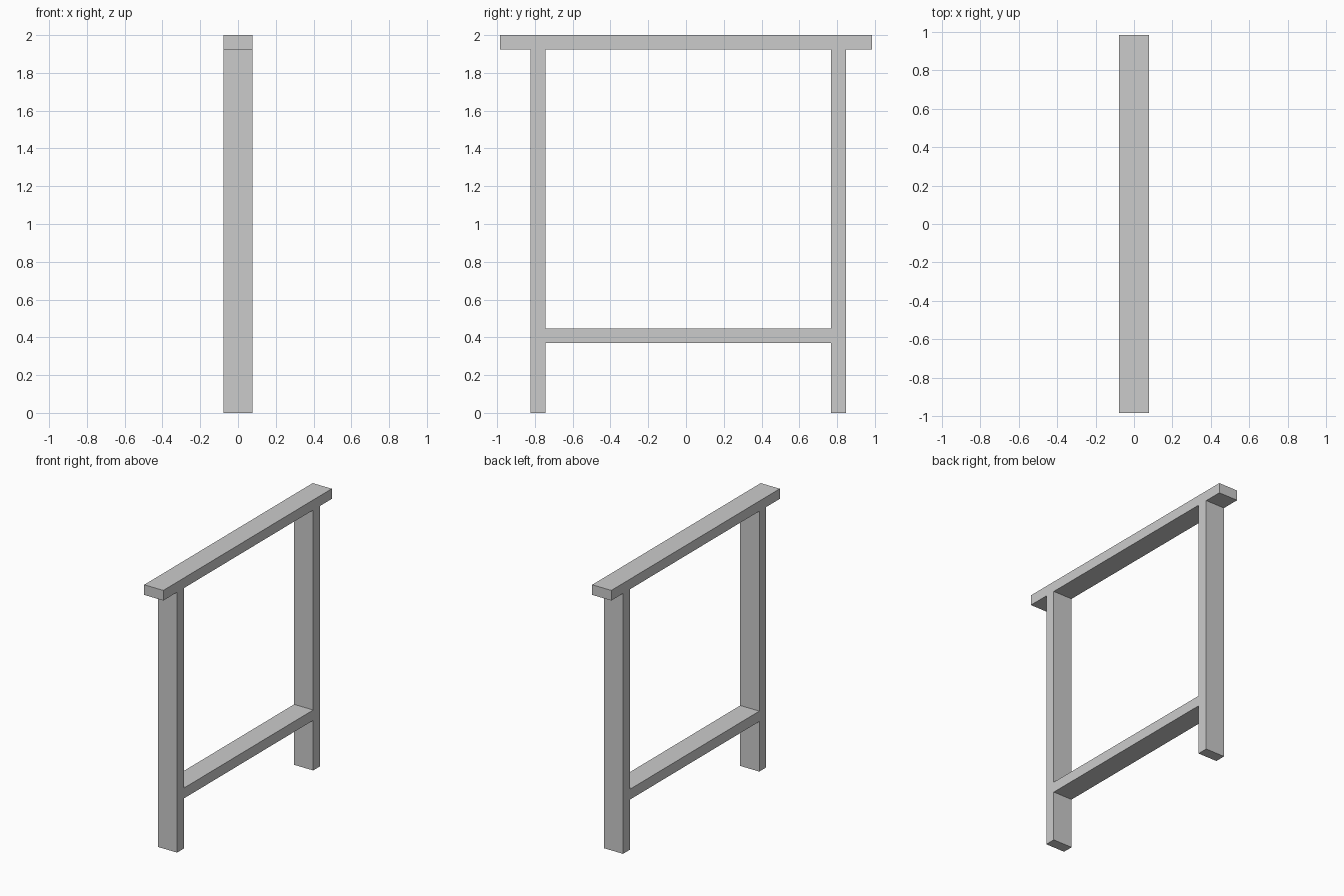
import bpy, bmesh

if "Cube" in bpy.data.objects:
    bpy.data.objects.remove(bpy.data.objects["Cube"])

HALF_DEPTH = 0.078

# Members of the welded frame as (y0, y1, z0, z1)
top_rail = (-0.984, 0.984, 1.925, 2.0)
left_leg = (-0.823, -0.745, 0.0, 1.925)
right_leg = (0.767, 0.847, 0.0, 1.925)
stretcher = (-0.745, 0.767, 0.37, 0.447)
members = [top_rail, left_leg, right_leg, stretcher]

ys = sorted({v for m in members for v in m[:2]})
zs = sorted({v for m in members for v in m[2:]})


def filled(y, z):
    return any(a < y < b and c < z < d for a, b, c, d in members)


# Flat profile of quads so the joints carry no internal faces
bm = bmesh.new()
for y0, y1 in zip(ys, ys[1:]):
    for z0, z1 in zip(zs, zs[1:]):
        if filled((y0 + y1) / 2, (z0 + z1) / 2):
            bm.faces.new([bm.verts.new((-HALF_DEPTH, y, z))
                          for y, z in ((y0, z0), (y1, z0), (y1, z1), (y0, z1))])
bmesh.ops.remove_doubles(bm, verts=bm.verts, dist=1e-5)

# Extrude the profile through the width of the boards
geom = bmesh.ops.extrude_face_region(bm, geom=bm.faces[:], use_keep_orig=True)["geom"]
bmesh.ops.translate(bm, vec=(2 * HALF_DEPTH, 0, 0),
                    verts=[g for g in geom if isinstance(g, bmesh.types.BMVert)])
bmesh.ops.recalc_face_normals(bm, faces=bm.faces)

mesh = bpy.data.meshes.new("leg_frame")
bm.to_mesh(mesh)
bm.free()
bpy.context.collection.objects.link(bpy.data.objects.new("leg_frame", mesh))
